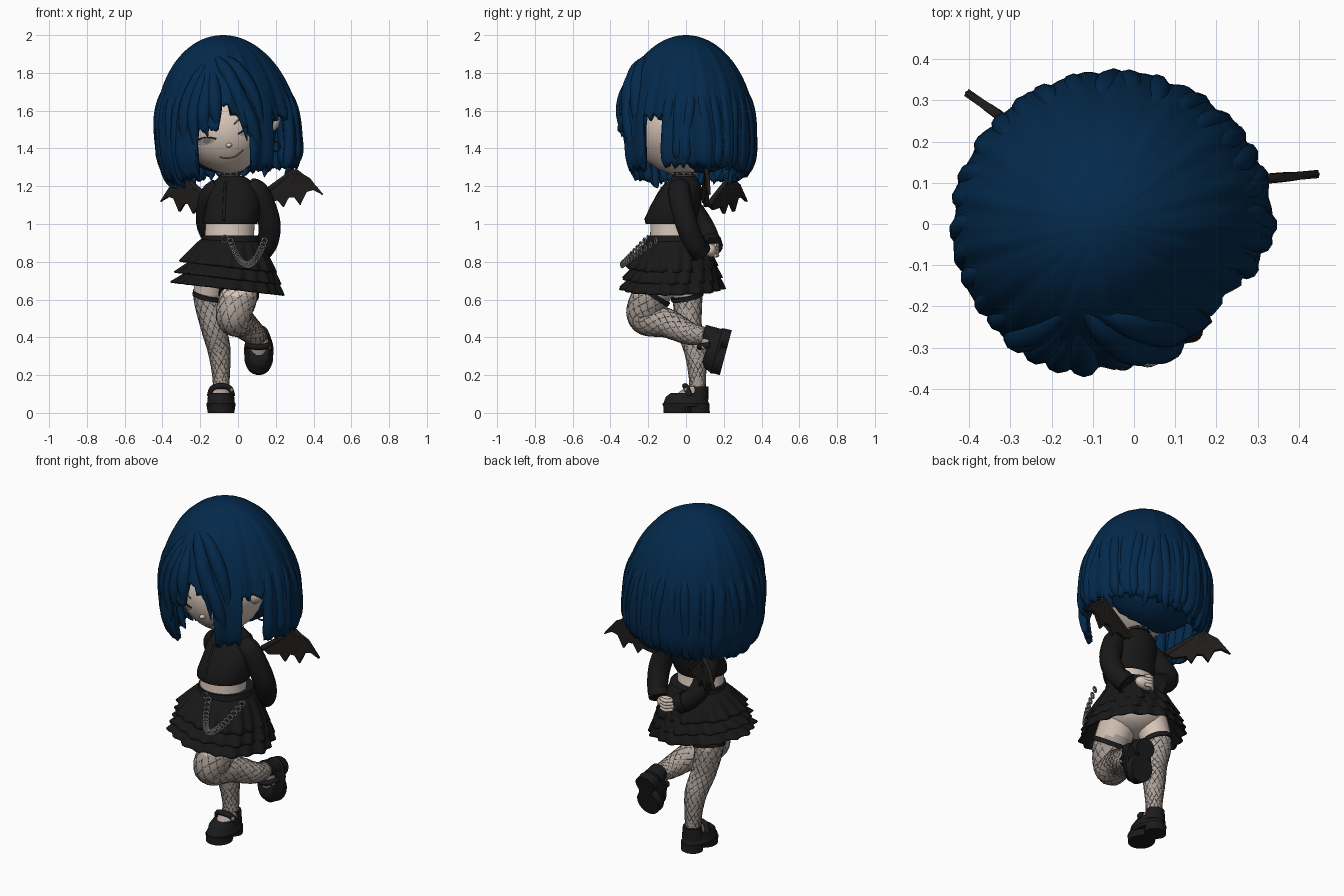
import bpy, bmesh, math, random
from math import sin, cos, pi, radians
from mathutils import Vector, Matrix

random.seed(4)
old = bpy.data.objects.get("Cube")
if old:
    bpy.data.objects.remove(old, do_unlink=True)


def material(name, r, g, b):
    m = bpy.data.materials.new(name)
    m.use_nodes = True
    m.diffuse_color = (r, g, b, 1)
    m.node_tree.nodes["Principled BSDF"].inputs["Base Color"].default_value = (r, g, b, 1)
    return m


HAIR = material("navy hair", .001, .022, .07)
SKIN = material("pale skin", .68, .56, .48)
CLOTH = material("black cloth", .009, .009, .009)
LEATHER = material("black leather", .011, .011, .012)
WING = material("dark wing", .014, .012, .011)
STOCKING = material("sheer stocking", .42, .36, .32)
NET = material("net thread", .19, .165, .15)
METAL = material("dull metal", .22, .22, .22)
EYE = material("eye grey", .34, .31, .28)
LIP = material("muted lip", .3, .16, .14)


def build(name, verts, faces, mat, matrix=None):
    me = bpy.data.meshes.new(name)
    me.from_pydata([tuple(v) for v in verts], [], faces)
    bm = bmesh.new()
    bm.from_mesh(me)
    bmesh.ops.recalc_face_normals(bm, faces=bm.faces)
    bm.to_mesh(me)
    bm.free()
    me.materials.append(mat)
    me.shade_smooth()
    me.set_sharp_from_angle(angle=radians(50))
    ob = bpy.data.objects.new(name, me)
    bpy.context.scene.collection.objects.link(ob)
    if matrix:
        ob.matrix_world = matrix
    return ob


def skin_rings(name, rings, mat, caps=True, matrix=None):
    n = len(rings[0])
    faces = [(i * n + j, i * n + (j + 1) % n, (i + 1) * n + (j + 1) % n, (i + 1) * n + j)
             for i in range(len(rings) - 1) for j in range(n)]
    if caps:
        faces += [tuple(range(n)), tuple(range((len(rings) - 1) * n, len(rings) * n))]
    return build(name, [v for ring in rings for v in ring], faces, mat, matrix)


def loft(name, rows, mat, caps=True, matrix=None, sides=40):
    """Stack of ellipses given as z, centre x, centre y, radius x, radius y."""
    rings = [[(cx + rx * cos(2 * pi * j / sides), cy + ry * sin(2 * pi * j / sides), z)
              for j in range(sides)] for z, cx, cy, rx, ry in rows]
    return skin_rings(name, rings, mat, caps, matrix)


def spine(pts, steps):
    p = [Vector(q) for q in [pts[0], *pts, pts[-1]]]
    out = []
    for a, b, c, d in zip(p, p[1:], p[2:], p[3:]):
        for k in range(steps):
            t = k / steps
            out.append(b + (c - a) * t / 2 + (a * 2 - b * 5 + c * 4 - d) * (t * t / 2)
                       + (b * 3 - a - c * 3 + d) * (t ** 3 / 2))
    return out + [p[-1]]


def frames(pts, steps):
    sp = spine(pts, steps)
    n = Vector((.9, .3, .1))
    for i, q in enumerate(sp):
        t = (sp[min(i + 1, len(sp) - 1)].xyz - sp[max(i - 1, 0)].xyz).normalized()
        n = (n - t * n.dot(t)).normalized()
        yield q.xyz, max(q.w, .001), n, t.cross(n)


def tube(name, pts, mat, sides=16, steps=6, matrix=None):
    rings = [[c + (n * cos(2 * pi * j / sides) + b * sin(2 * pi * j / sides)) * r for j in range(sides)]
             for c, r, n, b in frames(pts, steps)]
    return skin_rings(name, rings, mat, True, matrix)


def ball(name, loc, scale, mat, matrix=None):
    bm = bmesh.new()
    bmesh.ops.create_uvsphere(bm, u_segments=20, v_segments=12, radius=1,
                              matrix=Matrix.Translation(loc) @ Matrix.Diagonal((*scale, 1)))
    verts = [v.co.copy() for v in bm.verts]
    faces = [[v.index for v in f.verts] for f in bm.faces]
    bm.free()
    return build(name, verts, faces, mat, matrix)


def ring(name, loc, major, minor, mat, rot=(0, 0, 0)):
    bpy.ops.mesh.primitive_torus_add(location=loc, rotation=rot, major_radius=major, minor_radius=minor,
                                     major_segments=20, minor_segments=6)
    ob = bpy.context.object
    ob.name = name
    ob.data.materials.append(mat)
    ob.data.shade_smooth()


# Head with a narrowed chin, tilted to one side
HEAD = Matrix.Translation((-.065, -.03, 1.5)) @ Matrix.Rotation(radians(-12), 4, 'Y')
HX, HY, HZ = .25, .25, .24


def taper(z):
    return 1 - .32 * max(0, -z) ** 2


head = ball("head", (0, 0, 0), (HX, HY, HZ), SKIN, HEAD)
for v in head.data.vertices:
    v.co.x *= taper(v.co.z / HZ)


def on_face(u, v, off=.003):
    zn = v / HZ
    xn = u / (HX * taper(zn))
    return Vector((u, -HY * math.sqrt(max(0, 1 - xn * xn - zn * zn)) - off, v))


def plate(name, u, v, ru, rv, mat, off):
    verts = [on_face(u, v, off)] + [on_face(u + ru * cos(pi * k / 10), v + rv * sin(pi * k / 10), off)
                                    for k in range(20)]
    build(name, verts, [(0, k + 1, (k + 1) % 20 + 1) for k in range(20)], mat, HEAD)


def face_line(name, pts, r, mat):
    tube(name, [(*on_face(u, v, .001), r) for u, v in pts], mat, 6, 4, HEAD)


for side, s in (("right", -1), ("left", 1)):
    plate(side + "_eye", s * .115, -.04, .05, .019, EYE, .003)
    plate(side + "_iris", s * .11, -.037, .02, .016, NET, .005)
    face_line(side + "_lash", [(s * .06, -.037), (s * .11, -.02), (s * .17, -.023)], .004, LEATHER)
    face_line(side + "_brow", [(s * .05, .02), (s * .1, .045), (s * .16, .05)], .004, NET)
    tube(side + "_ear", [(s * .2, -.05, -.04, .035), (s * .25, -.04, -.01, .042), (s * .275, -.02, .04, .02),
                         (s * .285, -.01, .07, .002)], SKIN, 12, 4, HEAD)
face_line("smile", [(-.06, -.135), (-.03, -.15), (.02, -.15), (.07, -.125)], .004, LIP)
ball("nose", on_face(0, -.085, .002), (.016, .016, .012), SKIN, HEAD)
ring("earring", (.2, -.06, 1.41), .026, .005, LEATHER, (pi / 2, 0, .5))


# Hair: domed bob shell with a fringe, a gap beside the left cheek and a ragged hem
def scalp(phi, z, off=0):
    d = min(1, max(0, (2 - z) / .55))
    f = math.sqrt(1 - (1 - d) ** 2)
    f *= 1 - .12 * (max(0, 1.4 - z) / .15) ** 2
    a = radians(phi)
    corner = .06 * f * max(0, sin(a)) * max(0, cos(a))
    return Vector((-.08 + .03 * d + (.388 * f + off) * sin(a) - corner, corner - (.37 * f + off) * cos(a), z))


def hem(phi):
    if -28 < phi < -6:
        z = 1.5
    elif -6 <= phi < 22:
        z = 1.64 - .007 * max(0, phi)
    elif 45 < phi < 67:
        z = 1.57
    else:
        z = 1.265 + .045 * sin(radians(phi))
    return z + .013 * sin(phi * .7) + .01 * sin(phi * 1.9)


rings = []
for i in range(30):
    s = .02 + .98 * i / 29
    row = []
    for j in range(180):
        phi = j * 2 - 180
        z = 2 - (2 - hem(phi)) * (1 - cos(s * pi / 2))
        wave = sin(radians(phi * 17 + 60 * s)) * .005 + sin(radians(phi * 31)) * .003
        row.append(scalp(phi, z, wave * s))
    rings.append(row)
hair = skin_rings("hair_shell", rings, HAIR, caps=False)
crown = bmesh.new()
crown.from_mesh(hair.data)
bmesh.ops.holes_fill(crown, edges=[e for e in crown.edges if e.is_boundary and e.verts[0].co.z > 1.95])
crown.to_mesh(hair.data)
crown.free()
thick = hair.modifiers.new("thickness", 'SOLIDIFY')
thick.thickness = .03
thick.offset = -1
ball("nape_hair", (-.07, .085, 1.5), (.275, .25, .23), HAIR)


def lock(name, path, r, sink):
    sizes = [.05] + [1] * (len(path) - 2) + [.05]
    tube(name, [(*scalp(p, z, -sink * r), r * k) for (p, z), k in zip(path, sizes)], HAIR, 10, 6)


# Fringe swept out from the parting
fringe = [[(-16, 1.9), (0, 1.82), (14, 1.68), (25, 1.5), (32, 1.32)],
          [(-18, 1.9), (-30, 1.75), (-38, 1.55), (-36, 1.26)],
          [(-17, 1.89), (-18, 1.7), (-20, 1.56), (-17, 1.46)],
          [(-16, 1.88), (-11, 1.72), (-10, 1.6), (-8, 1.5)],
          [(-18, 1.89), (-25, 1.72), (-29, 1.55), (-27, 1.36)],
          [(-14, 1.89), (5, 1.77), (14, 1.64), (18, 1.44)],
          [(-12, 1.9), (14, 1.83), (30, 1.65), (40, 1.3)]]
for path in fringe:
    lock("fringe_lock", path, .036, .4)
# Loose locks around the sides and back
for k in range(23):
    phi = 72 + k * 11
    low = hem(phi - 360 if phi > 180 else phi)
    bend = random.uniform(-5, 5)
    lock("bob_lock", [(phi - bend, 1.88), (phi, 1.65), (phi + bend, 1.45),
                      (phi + bend, low + .04), (phi + 2 * bend, low - random.uniform(.0, .04))], .03, .75)

# Neck, choker, waist and cropped jacket
tube("neck", [(-.03, 0, 1.18, .06), (-.04, -.01, 1.25, .052), (-.05, -.02, 1.34, .055)], SKIN)
ring("choker", (-.04, -.012, 1.265), .056, .009, LEATHER)
for k in range(12):
    a = k * pi / 6
    ball("choker_stud", (-.04 + .066 * cos(a), -.012 + .066 * sin(a), 1.265), (.006,) * 3, METAL)
loft("waist", [(.86, -.05, -.06, .15, .14), (.94, -.045, -.075, .13, .115), (1.06, -.04, -.075, .13, .11)], SKIN)
loft("jacket", [(1.03, -.035, -.078, .12, .11), (1.0, -.04, -.085, .142, .13), (1.03, -.035, -.08, .148, .138),
                (1.1, -.025, -.055, .143, .132), (1.17, -.022, -.03, .135, .115), (1.215, -.025, -.015, .115, .092),
                (1.245, -.03, -.01, .075, .068), (1.255, -.035, -.01, .058, .056)], CLOTH, caps=False)
tube("jacket_placket", [(-.065, -.1, 1.22, .008), (-.07, -.15, 1.15, .008), (-.075, -.215, 1.02, .008)], LEATHER, 8)
for k in range(4):
    z = 1.19 - .048 * k
    ball("jacket_button", (-.07, -.134 - .5 * (1.18 - z), z), (.007,) * 3, LEATHER)

# Arms folded behind the back, one hand holding the other wrist
arms = {"right": [(-.1, -.03, 1.19, .055), (-.15, -.01, 1.14, .058), (-.165, .085, 1, .056),
                  (-.12, .125, .92, .053), (-.05, .14, .88, .048)],
        "left": [(.06, -.03, 1.19, .055), (.11, -.035, 1.16, .06), (.165, .0, 1.01, .06),
                 (.155, .045, .9, .056), (.12, .08, .85, .05)]}
for side, pts in arms.items():
    tube(side + "_sleeve", pts, CLOTH)
    a, b = Vector(pts[-2]).xyz, Vector(pts[-1]).xyz
    tube(side + "_cuff", [(*a.lerp(b, .4), .058), (*a.lerp(b, 1.02), .056)], CLOTH)
ball("clasped_hands", (.035, .13, .86), (.06, .034, .036), SKIN)
for k in range(4):
    z = .888 - .018 * k
    tube("finger", [(-.01, .14, z, .01), (.02, .166, z, .011), (.055, .155, z, .009)], SKIN, 8, 4)

# Belt, hips and three ruffled skirt tiers
loft("belt", [(.9, -.04, -.05, .157, .155), (.94, -.04, -.055, .15, .147)], LEATHER)
ball("hips", (-.05, -.06, .76), (.17, .15, .1), SKIN)
ring("belt_buckle", (-.07, -.205, .92), .018, .004, METAL, (pi / 2, 0, 0))
for tier, (top, low, r0, r1) in enumerate([(.92, .775, .15, .25), (.81, .715, .2, .272), (.75, .66, .22, .29)]):
    rings = []
    for i in range(9):
        t = i / 8
        row = []
        for j in range(192):
            a = 2 * pi * j / 192
            r = r0 + (r1 - r0) * t ** .8 + .009 * t * sin(a * 19 + tier * 2) + .007 * t * sin(a * 8 + tier)
            x = r * cos(a)
            row.append((x - .045 - .01 * t, r * .94 * sin(a) - .05 - .025 * t, top + (low - top) * t - .12 * x * t))
        rings.append(row)
    cloth = skin_rings("skirt_tier", rings, CLOTH, caps=False)
    cloth.modifiers.new("thickness", 'SOLIDIFY').thickness = .01

# Hanging chain
for k in range(24):
    t = k / 23
    x = -.04 + .18 * t
    z = .91 - .125 * (1 - (2 * t - 1) ** 2)
    y = -.22 - .95 * (.91 - z) + 6 * max(0, x - .04) ** 2
    ring("chain_link", (x, y, z), .015, .005, METAL, (pi / 2, k % 2 * pi / 2, .4))

# Legs: bare thigh, net stocking and garter
legs = {"right": [(-.12, -.03, .78, .1), (-.155, .005, .62, .08), (-.13, .015, .46, .068), (-.1, .05, .33, .06),
                  (-.09, .06, .2, .046), (-.09, .06, .1, .042)],
        "left": [(.01, -.08, .78, .1), (.005, -.18, .63, .1), (-.025, -.218, .51, .092), (.02, -.1, .475, .077),
                 (.085, .02, .42, .06), (.11, .1, .41, .044)]}
for side, pts in legs.items():
    leg = tube(side + "_leg", pts, SKIN, 24, 10)
    leg.data.materials.append(STOCKING)
    for f in leg.data.polygons:
        f.material_index = int(f.center.z < .62)
    garter = Vector(pts[1])
    up = (Vector(pts[0]) - garter).xyz.normalized() * .013
    tube(side + "_garter", [(*(garter.xyz - up), garter.w + .007), (*(garter.xyz + up), garter.w + .008)], LEATHER, 24)
    net = bpy.data.curves.new(side + "_net", 'CURVE')
    net.dimensions = '3D'
    net.bevel_depth = .001
    net.bevel_resolution = 0
    net.materials.append(NET)
    path = list(frames(pts, 10))[10:]
    for j in range(24):
        turn = .14 if j % 2 else -.14
        line = net.splines.new('POLY')
        line.points.add(len(path) - 1)
        for i, (c, r, n, b) in enumerate(path):
            a = pi * (j // 2) / 6 + turn * i
            line.points[i].co = (*(c + (n * cos(a) + b * sin(a)) * r * 1.005), 1)
    bpy.context.scene.collection.objects.link(bpy.data.objects.new(side + "_net", net))

# Platform strap shoes, one on the ground and one kicked back
kick = Matrix.Translation((.11, .21, .316)) @ Matrix.Rotation(radians(75), 4, 'X')
for side, m in (("right", Matrix.Translation((-.09, 0, 0))), ("left", kick)):
    loft(side + "_shoe_sole", [(0, 0, -.045, .07, .075), (.04, 0, -.04, .076, .08)], LEATHER, matrix=m)
    loft(side + "_shoe_heel", [(0, 0, .072, .06, .054), (.05, 0, .072, .062, .052)], LEATHER, matrix=m)
    loft(side + "_shoe_upper", [(.034, 0, 0, .076, .122), (.05, 0, 0, .078, .124), (.055, 0, 0, .072, .118),
                                (.085, 0, .005, .07, .112), (.106, 0, .016, .06, .096)], LEATHER, matrix=m)
    loft(side + "_instep", [(.08, 0, .02, .054, .085), (.115, 0, .035, .05, .066), (.14, 0, .058, .043, .046)],
         STOCKING, matrix=m)
    loft(side + "_shoe_counter", [(.07, 0, .063, .062, .055), (.14, 0, .07, .052, .048)], LEATHER, matrix=m)
    tube(side + "_shoe_strap", [(-.06, .02, .09, .016), (-.045, .005, .13, .016), (0, -.005, .142, .016),
                                (.045, .005, .13, .016), (.06, .02, .09, .016)], LEATHER, 8, 5, m)
    ball(side + "_shoe_buckle", (.056, .0, .122), (.01, .012, .012), METAL, m)

# Scalloped bat wings with finger bones
outline = [(0, .0), (.08, .06), (.16, .12), (.2, .15), (.28, .11), (.35, .02), (.3, .045), (.265, .035), (.23, -.035),
           (.2, .005), (.17, .005), (.14, -.045), (.11, -.01), (.04, -.025)]
for side, root, direction in (("left", (.1, .09, 1.135), (.995, .09, 0)), ("right", (-.12, .12, 1.1), (-.82, .57, 0))):
    base, run = Vector(root), Vector(direction)
    thin = run.cross(Vector((0, 0, 1))) * .01
    flat = [base + run * u + Vector((0, 0, v)) for u, v in outline]
    skin_rings(side + "_wing", [[p + thin for p in flat], [p - thin for p in flat]], WING)
    tube(side + "_wing_arm", [(*flat[k], .017 - .002 * k) for k in range(4)], WING, 8, 4)
    for tip in (5, 8, 11):
        tube(side + "_wing_bone", [(*flat[3], .013), (*flat[3].lerp(flat[tip], .5) + run * .008, .012),
                                   (*flat[tip], .004)], WING, 8, 4)
